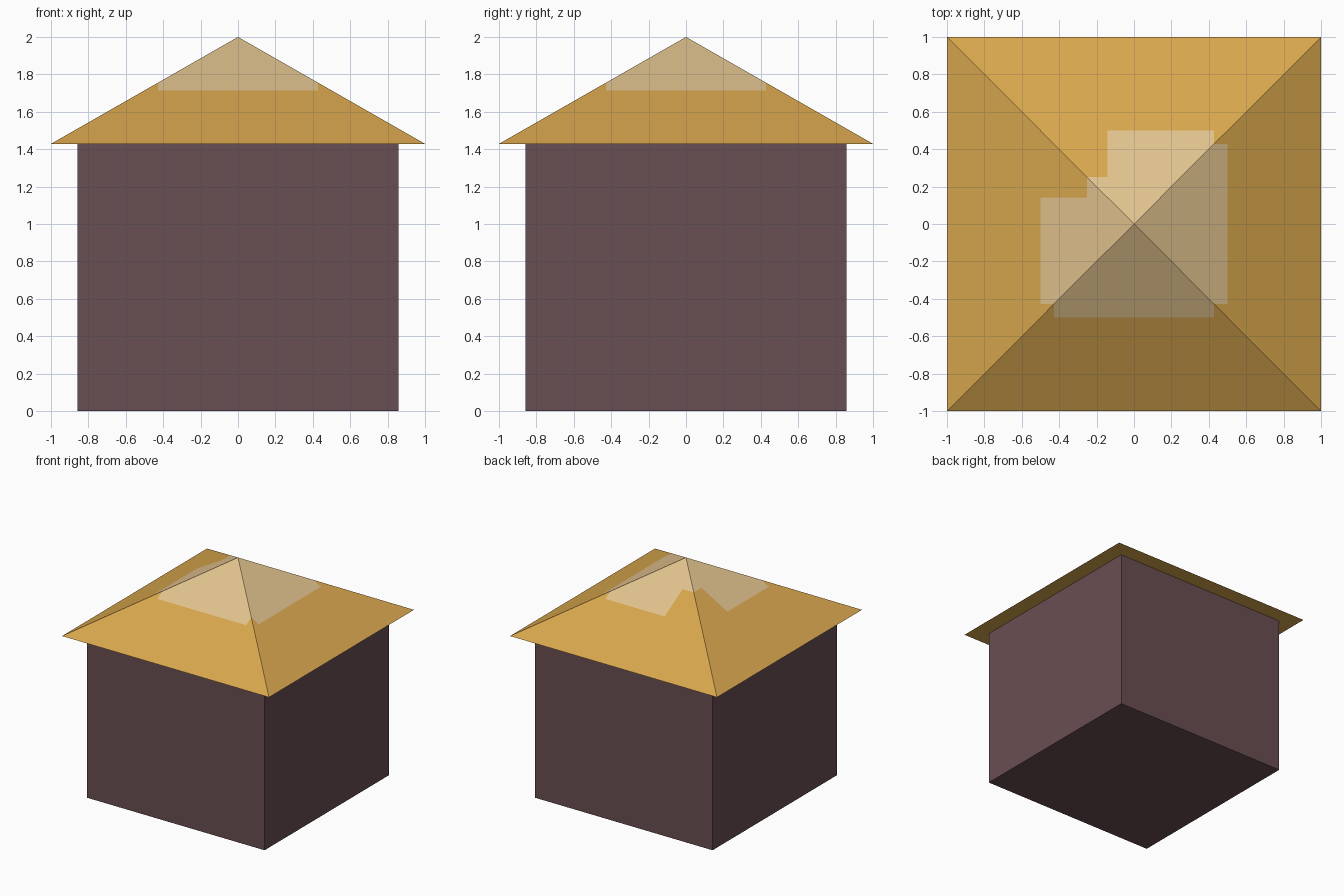
import bpy
import bmesh

if "Cube" in bpy.data.objects:
    bpy.data.objects.remove(bpy.data.objects["Cube"])

EAVE = 10 / 7   # height where the roof starts
HALF = 6 / 7    # half width of the walls


def material(name, rgb):
    """Flat colour given as 0-255 sRGB, stored as linear."""
    lin = [(c / 255 / 12.92) if c / 255 <= 0.04045 else ((c / 255 + 0.055) / 1.055) ** 2.4 for c in rgb]
    m = bpy.data.materials.new(name)
    m.diffuse_color = (*lin, 1)
    m.use_nodes = True
    m.node_tree.nodes["Principled BSDF"].inputs["Base Color"].default_value = m.diffuse_color
    return m


def add_object(name, bm, mats):
    bmesh.ops.recalc_face_normals(bm, faces=bm.faces)
    me = bpy.data.meshes.new(name)
    bm.to_mesh(me)
    bm.free()
    for m in mats:
        me.materials.append(m)
    ob = bpy.data.objects.new(name, me)
    bpy.context.collection.objects.link(ob)


wall = material("dark plum wall", (105, 78, 82))
gold = material("golden roof", (216, 166, 77))
cream = material("pale roof top", (224, 193, 141))

# Walls: plain box
bm = bmesh.new()
bmesh.ops.create_cube(bm, size=1)
for v in bm.verts:
    v.co.x *= 2 * HALF
    v.co.y *= 2 * HALF
    v.co.z = (v.co.z + 0.5) * EAVE
add_object("walls", bm, [wall])

# Roof: four-sided pyramid with overhanging eaves
bm = bmesh.new()
base = [bm.verts.new((x, y, EAVE)) for x, y in ((-1, -1), (1, -1), (1, 1), (-1, 1))]
apex = bm.verts.new((0, 0, 2))
bm.faces.new(base)
for i in range(4):
    bm.faces.new((base[i], base[(i + 1) % 4], apex))
bmesh.ops.recalc_face_normals(bm, faces=bm.faces)

# Cut the slopes along the outline of the pale patch
W, R, N, S = 3 / 7, 0.5, 1 / 7, 0.25   # patch half width, reach, notch side, notch depth
slope = 2 - EAVE
cuts = [((s * W, 0, 0), (1, 0, 0)) for s in (-1, 1)]
cuts += [((0, s * W, 0), (0, 1, 0)) for s in (-1, 1)]
cuts += [((-N, 0, 0), (1, 0, 0)), ((0, N, 0), (0, 1, 0))]
cuts += [((0, 0, 2 - slope * r), (0, 0, 1)) for r in (R, S)]
for co, no in cuts:
    slopes = [f for f in bm.faces if f.normal.z > 0.1]
    geom = slopes + list({e for f in slopes for e in f.edges}) + list({v for f in slopes for v in f.verts})
    bmesh.ops.bisect_plane(bm, geom=geom, plane_co=co, plane_no=no, dist=1e-5)
    bm.normal_update()

# Pale patch around the peak, with a notch at the back left corner
for f in bm.faces:
    c = f.calc_center_median()
    reach, side = max(abs(c.x), abs(c.y)), min(abs(c.x), abs(c.y))
    notch = c.x < -N and c.y > N and reach > S
    if f.normal.z > 0.1 and reach < R and side < W and not notch:
        f.material_index = 1
add_object("roof", bm, [gold, cream])
